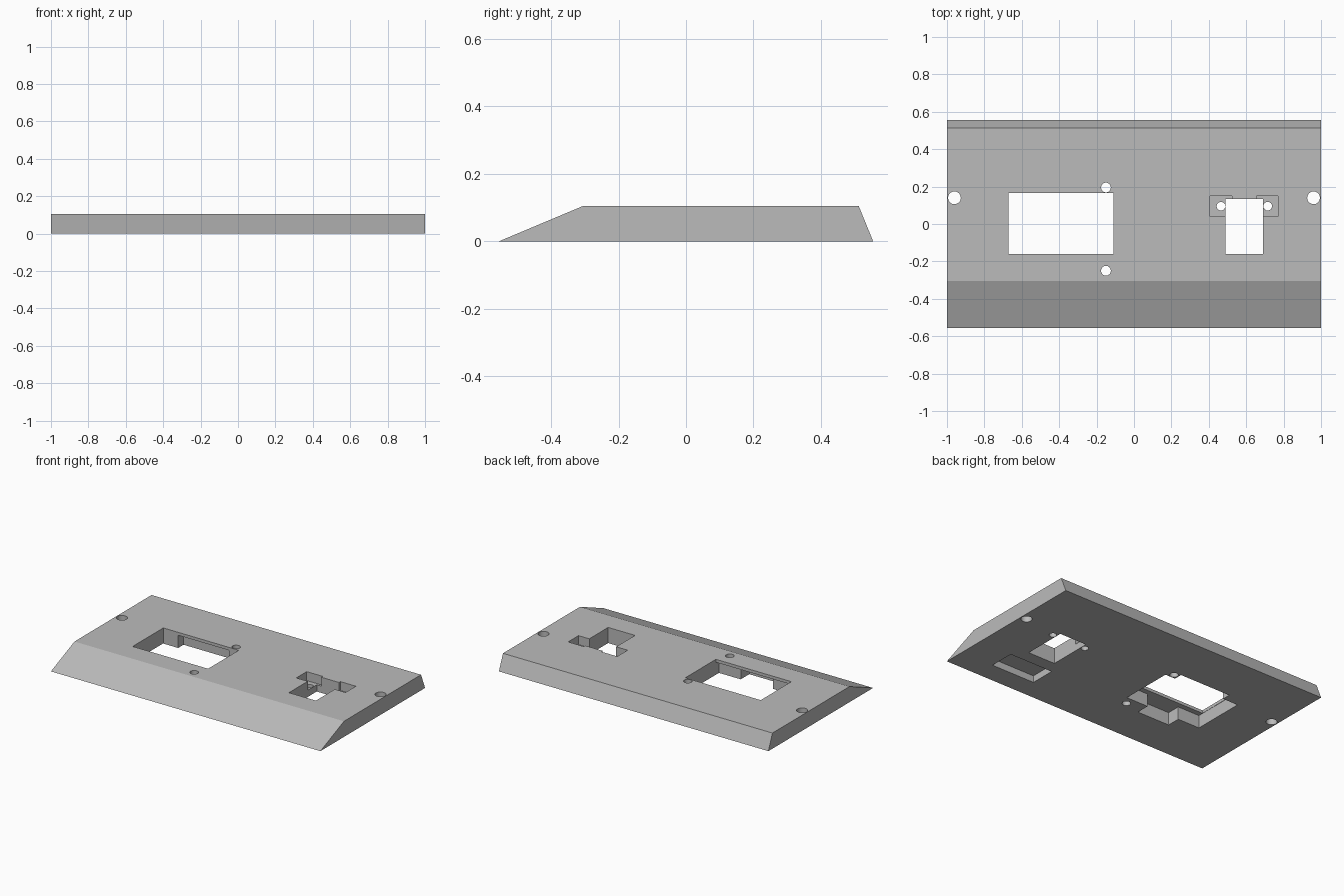
import bpy
import bmesh
from mathutils import Matrix, Vector

cube = bpy.data.objects.get("Cube")
if cube:
    bpy.data.objects.remove(cube, do_unlink=True)

TOP = 0.105
LOW, HIGH = -0.05, 0.2      # cutter overshoot below and above the plate

grey = bpy.data.materials.new("plain grey")
grey.use_nodes = True
colour = (0.5, 0.5, 0.5, 1)
grey.diffuse_color = colour
grey.node_tree.nodes["Principled BSDF"].inputs["Base Color"].default_value = colour


def add_object(name, bm):
    bmesh.ops.recalc_face_normals(bm, faces=bm.faces)
    mesh = bpy.data.meshes.new(name)
    bm.to_mesh(mesh)
    bm.free()
    mesh.materials.append(grey)
    obj = bpy.data.objects.new(name, mesh)
    bpy.context.collection.objects.link(obj)
    return obj


def box(x0, x1, y0, y1, z0, z1):
    bm = bmesh.new()
    middle = Vector((x0 + x1, y0 + y1, z0 + z1)) / 2
    size = Matrix.Diagonal((x1 - x0, y1 - y0, z1 - z0, 1))
    bmesh.ops.create_cube(bm, size=1, matrix=Matrix.Translation(middle) @ size)
    return bm


def cylinder(x, y, r):
    bm = bmesh.new()
    bmesh.ops.create_cone(bm, cap_ends=True, segments=32, radius1=r, radius2=r,
                          depth=0.4, matrix=Matrix.Translation((x, y, 0.05)))
    return bm


def cut(target, bm):
    cutter = add_object("cutter", bm)
    cutter.hide_render = True
    mod = target.modifiers.new("cut", 'BOOLEAN')
    mod.operation = 'DIFFERENCE'
    mod.solver = 'EXACT'
    mod.object = cutter
    bpy.context.view_layer.objects.active = target
    bpy.ops.object.modifier_apply(modifier=mod.name)
    bpy.data.objects.remove(cutter, do_unlink=True)


# Wedge-fronted plate, extruded sideways from its profile
bm = bmesh.new()
profile = [(-0.555, 0), (-0.305, TOP), (0.512, TOP), (0.555, 0)]
side = bm.faces.new([bm.verts.new((-1, y, z)) for y, z in profile])
extruded = bmesh.ops.extrude_face_region(bm, geom=[side])["geom"]
bmesh.ops.translate(bm, vec=(2, 0, 0),
                    verts=[v for v in extruded if isinstance(v, bmesh.types.BMVert)])
plate = add_object("panel_plate", bm)

# Display window with a stepped recess underneath
cut(plate, box(-0.67, -0.11, -0.16, 0.165, LOW, HIGH))
RECESS = 0.085
cut(plate, box(-0.672, -0.108, -0.195, 0.163, LOW, RECESS))
cut(plate, box(-0.51, -0.27, -0.285, -0.1, LOW, RECESS))
cut(plate, box(-0.56, -0.182, 0.1, 0.222, LOW, RECESS))

# Small window with a mounting ear pocket on each side
cut(plate, box(0.49, 0.69, -0.16, 0.135, LOW, HIGH))
for x0, x1 in ((0.405, 0.525), (0.655, 0.77)):
    cut(plate, box(x0, x1, 0.04, 0.15, 0.045, HIGH))

# Shallow pocket under the front slope
cut(plate, box(0.44, 0.76, -0.415, -0.245, LOW, 0.045))

# Screw holes: plate ends, display, small window
for x, y, r in ((-0.96, 0.14, 0.034), (0.96, 0.14, 0.034),
                (-0.15, 0.195, 0.026), (-0.15, -0.25, 0.026),
                (0.465, 0.095, 0.023), (0.715, 0.095, 0.023)):
    cut(plate, cylinder(x, y, r))

# Flat faces with rounded hole walls
bpy.ops.object.select_all(action='DESELECT')
plate.select_set(True)
bpy.context.view_layer.objects.active = plate
bpy.ops.object.shade_smooth_by_angle(angle=0.35)
